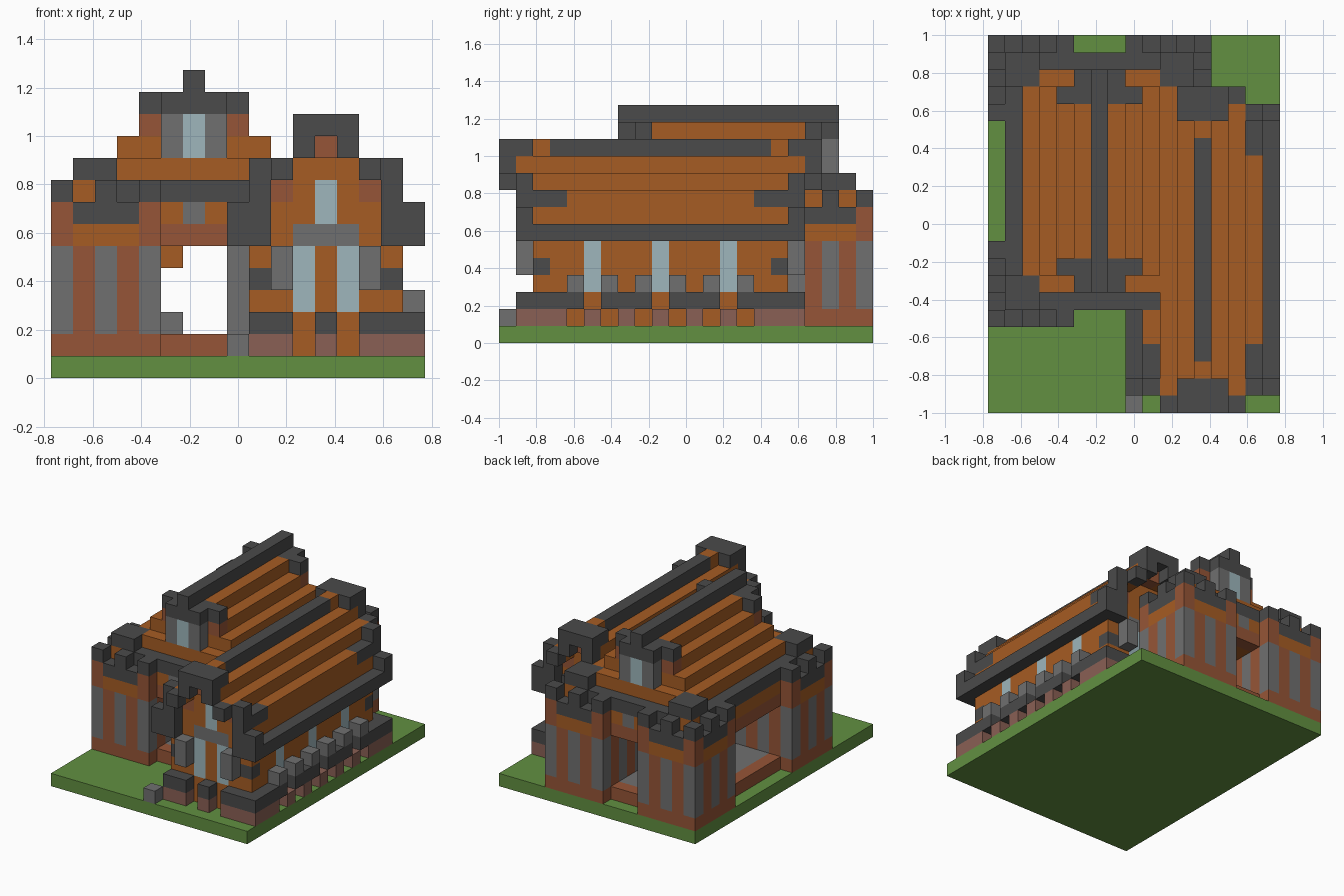
import bpy
import bmesh
from mathutils import Vector

cube = bpy.data.objects.get("Cube")
if cube:
    bpy.data.objects.remove(cube, do_unlink=True)

U = 1 / 11                      # edge of one block
SIZE_X, SIZE_Y = 17, 22         # footprint in blocks

COLOURS = {
    "grass": (0.122, 0.279, 0.053),
    "timber": (0.381, 0.107, 0.017),
    "slate": (0.069, 0.069, 0.069),
    "stone": (0.162, 0.162, 0.162),
    "brick": (0.305, 0.091, 0.038),
    "clay": (0.254, 0.117, 0.089),
    "glass": (0.342, 0.468, 0.503),
}
NAMES = list(COLOURS)
materials = []
for name, rgb in COLOURS.items():
    m = bpy.data.materials.new(name)
    m.use_nodes = True
    m.diffuse_color = (*rgb, 1)
    m.node_tree.nodes["Principled BSDF"].inputs["Base Color"].default_value = (*rgb, 1)
    materials.append(m)

cells = {}


def span(v):
    """A number is one block, a pair is an inclusive run, a list is itself."""
    if isinstance(v, int):
        return [v]
    return range(v[0], v[1] + 1) if isinstance(v, tuple) else v


def put(part, colour, xs, ys, zs, mx=None, my=None):
    """Fill blocks, mirrored about column mx and row my when given."""
    for x in span(xs):
        for y in span(ys):
            for z in span(zs):
                for a in {x, x if mx is None else 2 * mx - x}:
                    for b in {y, y if my is None else 2 * my - y}:
                        cells[a, b, z] = (part, colour)


def right(part, colour, xs, ys, zs):
    put(part, colour, xs, ys, zs, 12, 9)


def left(part, colour, xs, ys, zs):
    put(part, colour, xs, ys, zs, 6, 13)


# Ground
put("ground", "grass", (0, 16), (0, 21), 0)

# Right hall: walls, gables and windows
right("right_hall_walls", "timber", (9, 15), (2, 16), (1, 7))
right("right_hall_walls", "timber", (10, 14), (2, 16), (8, 9))
right("right_hall_walls", "brick", 14, 2, 8)
right("right_hall_walls", "brick", 12, 1, 10)
right("right_hall_walls", "slate", 15, 2, 4)
right("right_hall_walls", "stone", (12, 13), 2, 6)
right("right_hall_posts", "stone", 14, 1, (4, 5))
right("right_hall_windows", "glass", 13, 2, (3, 5))
right("right_hall_windows", "glass", 12, 2, (7, 8))
right("right_hall_windows", "glass", 15, [5, 9], (3, 5))

# Right hall: plinth with gaps, and sill blocks beside the windows
put("plinth", "clay", [9, 10, 12, 14, 15, 16], 1, 1, my=9)
put("plinth", "slate", [9, 10, 12, 14, 15, 16], 1, 2, my=9)
put("plinth", "clay", 16, [2, 3, 5, 7, 9], 1, my=9)
put("plinth", "slate", 16, [2, 3, 4, 6, 7, 8], 2, my=9)
put("sill_blocks", "stone", 16, [4, 6, 8], 3, my=9)
put("loose_stone", "stone", 8, 0, 1)

# Right hall: stepped roof with dark trim
right("right_roof", "slate", 16, (1, 17), 6)
right("right_roof", "timber", 15, (2, 16), (7, 8))
right("right_roof", "slate", 15, (1, 3), 8)
right("right_roof", "timber", 14, (1, 17), 9)
right("right_roof", "timber", 13, (1, 17), 10)
right("right_roof", "timber", 12, (2, 16), 10)
right("right_roof", "slate", 12, (3, 15), 11)
right("right_roof", "timber", 12, 2, 11)
right("right_roof_trim", "slate", 16, 1, (6, 7))
right("right_roof_trim", "slate", 15, 1, (6, 9))
right("right_roof_trim", "slate", 14, 0, 9)
right("right_roof_trim", "slate", 13, 0, 10)
right("right_roof_trim", "slate", (12, 13), (0, 1), 11)

# Left hall: paved floor with a brick rim
put("hall_floor", "brick", (1, 7), (6, 20), 1)
put("hall_floor", "stone", (2, 7), (7, 19), 1)
put("hall_floor", "stone", 5, 9, 2)
put("gate_bracket", "timber", 5, 9, 5)

# Left hall: inner wall shared with the right hall
put("inner_wall", "brick", 8, (5, 17), (1, 5))
put("inner_wall", "stone", 8, range(5, 18, 2), (2, 5))

# Left hall: ceiling, lintels and eaves
left("left_hall_upper", "timber", (2, 8), (7, 19), (6, 8))
left("left_hall_upper", "brick", (5, 7), 6, 6)
left("left_hall_upper", "timber", 5, 6, 7)
left("left_hall_upper", "stone", 6, 6, 7)
put("left_hall_upper", "brick", 1, (10, 16), 6)
put("left_hall_upper", "timber", 1, (10, 16), 7)
left("left_eaves", "slate", (3, 9), 6, 8)
put("left_eaves", "slate", 1, (8, 18), 8)

# Left hall: stepped roof, gable lanterns and ridge
for i in range(4):
    left("left_roof", "timber", (2 + i, 6), (8, 18), 9 + i)
left("left_roof", "timber", (3, 9), 7, 9)
left("left_roof", "brick", 4, 8, 11)
left("lantern_posts", "stone", 5, 7, (10, 11))
left("lantern_windows", "glass", 6, 7, (10, 11))
left("left_roof_trim", "slate", (4, 8), 8, 12)
left("left_roof_trim", "slate", (5, 7), 7, 12)
put("left_ridge", "slate", 6, (7, 19), 13)


def tower(part, x0, y0, cap_x, cap_y):
    """Square tower with striped walls, battlements and an off-centre cap."""
    xs, ys = (x0, x0 + 4), (y0, y0 + 4)
    put(part, "brick", xs, ys, (1, 6))
    put(part, "slate", xs, ys, 7)
    for i in range(5):
        for j in range(5):
            edges = (i in (0, 4)) + (j in (0, 4))
            x, y = x0 + i, y0 + j
            if edges and (i + j) % 2 == 0:
                put(part, "stone", x, y, (2, 5))
                put(part + "_battlements", "slate", x, y, 8)
            if edges == 1:
                put(part, "timber", x, y, 6)
            if edges == 2:
                put(part, "brick", x, y, 7)
    cx, cy = (cap_x, cap_x + 1), (cap_y, cap_y + 1)
    put(part + "_cap", "timber", cx, cy, 8)
    put(part + "_cap", "slate", cx, cy, 9)


tower("front_tower", 0, 5, 1, 6)
tower("back_right_tower", 0, 17, 1, 19)
tower("back_left_tower", 8, 17, 10, 19)

# Roof parts that run over the tower tops
left("left_roof", "timber", (3, 9), 7, 9)
left("left_eaves", "slate", (3, 9), 6, 8)
left("left_roof", "timber", (3, 9), (7, 8), 8)

# Turn the exposed block faces of each part into one mesh
DIRECTIONS = [Vector(d) for d in
              ((1, 0, 0), (-1, 0, 0), (0, 1, 0), (0, -1, 0), (0, 0, 1), (0, 0, -1))]


def build(part):
    bm = bmesh.new()
    for cell, (owner, colour) in cells.items():
        if owner != part:
            continue
        centre = Vector(cell) + Vector((0.5, 0.5, 0.5))
        for d in DIRECTIONS:
            if tuple(int(c) for c in Vector(cell) + d) in cells:
                continue
            s = Vector((d.y, d.z, d.x)) / 2
            t = d.cross(s)
            corners = [s + t, t - s, -s - t, s - t]
            verts = []
            for c in corners:
                p = centre + d / 2 + c - Vector((SIZE_X / 2, SIZE_Y / 2, 0))
                verts.append(bm.verts.new(p * U))
            face = bm.faces.new(verts)
            face.normal_update()
            if face.normal.dot(d) < 0:
                face.normal_flip()
            face.material_index = NAMES.index(colour)
    if not bm.faces:
        bm.free()
        return
    bmesh.ops.remove_doubles(bm, verts=bm.verts, dist=U / 100)
    bmesh.ops.dissolve_limit(bm, angle_limit=0.01, verts=bm.verts,
                             edges=bm.edges, delimit={'MATERIAL'})
    mesh = bpy.data.meshes.new(part)
    bm.to_mesh(mesh)
    bm.free()
    for m in materials:
        mesh.materials.append(m)
    bpy.context.collection.objects.link(bpy.data.objects.new(part, mesh))


for part in sorted({owner for owner, _ in cells.values()}):
    build(part)
